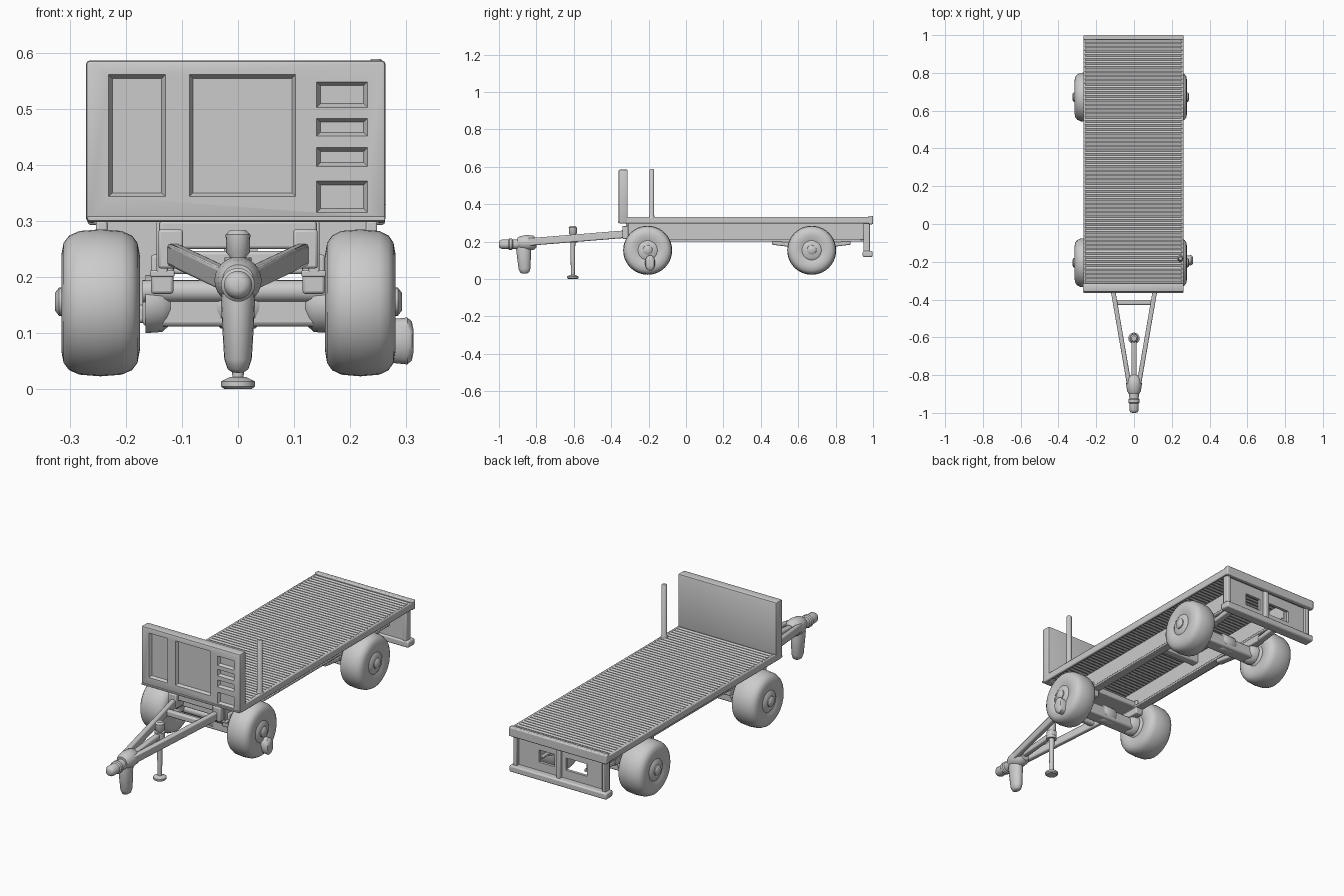
import bpy, bmesh, math
from mathutils import Vector, Matrix

cube = bpy.data.objects.get("Cube")
if cube:
    bpy.data.objects.remove(cube, do_unlink=True)

grey = bpy.data.materials.new("plain_grey")
grey.use_nodes = True
grey.diffuse_color = (0.6, 0.6, 0.6, 1)
grey.node_tree.nodes["Principled BSDF"].inputs["Base Color"].default_value = (0.6, 0.6, 0.6, 1)
parts = []


def finish(name, bm, bevel=0.0):
    bmesh.ops.recalc_face_normals(bm, faces=bm.faces)
    mesh = bpy.data.meshes.new(name)
    bm.to_mesh(mesh)
    bm.free()
    mesh.materials.append(grey)
    ob = bpy.data.objects.new(name, mesh)
    bpy.context.scene.collection.objects.link(ob)
    if bevel:
        mod = ob.modifiers.new("soft_edges", 'BEVEL')
        mod.width, mod.segments = bevel, 2
    parts.append(ob)
    return ob


def box(name, x, y, z, bevel=0.005):
    """Box from three (low, high) ranges."""
    bm = bmesh.new()
    bmesh.ops.create_cube(bm, size=1)
    for v in bm.verts:
        v.co = Vector([r[0] if c < 0 else r[1] for c, r in zip(v.co, (x, y, z))])
    return finish(name, bm, bevel)


def beam(name, a, b, w, h, bevel=0.006):
    """Rectangular bar between two points, w across and h upright."""
    a, b = Vector(a), Vector(b)
    d = (b - a).normalized()
    side = d.cross(Vector((0, 0, 1))).normalized()
    up = side.cross(d)
    bm = bmesh.new()
    rings = [[bm.verts.new(p + side * i * w / 2 + up * j * h / 2)
              for i, j in ((-1, -1), (1, -1), (1, 1), (-1, 1))] for p in (a, b)]
    bm.faces.new(rings[0])
    bm.faces.new(rings[1])
    for i in range(4):
        k = (i + 1) % 4
        bm.faces.new((rings[0][i], rings[0][k], rings[1][k], rings[1][i]))
    return finish(name, bm, bevel)


def lathe(name, profile, origin, axis, segs=24, squash=(1, 1, 1)):
    """Spin (distance along axis, radius) points around an axis."""
    turn = Vector((0, 0, 1)).rotation_difference(Vector(axis)).to_matrix()
    bm = bmesh.new()
    rings = []
    for t, r in profile:
        rings.append([bm.verts.new(Vector(origin) + turn @ Vector(
            (r * math.cos(s * math.tau / segs) * squash[0],
             r * math.sin(s * math.tau / segs) * squash[1], t))) for s in range(segs)])
    for p, q in zip(rings, rings[1:]):
        for s in range(segs):
            k = (s + 1) % segs
            bm.faces.new((p[s], p[k], q[k], q[s]))
    bm.faces.new(rings[0])
    bm.faces.new(rings[-1])
    return finish(name, bm)


def cut(target, ranges, y0, y1, slope):
    """Cut tapered openings, given as (x0, x1, z0, z1), from y0 to y1."""
    for x0, x1, z0, z1 in ranges:
        cutter = box("cutter", (x0, x1), (y0, y1), (z0, z1), 0)
        mid = Vector(((x0 + x1) / 2, 0, (z0 + z1) / 2))
        for v in cutter.data.vertices:
            if v.co.y > (y0 + y1) / 2:
                v.co.x -= math.copysign(slope, v.co.x - mid.x)
                v.co.z -= math.copysign(slope, v.co.z - mid.z)
        mod = target.modifiers.new("opening", 'BOOLEAN')
        mod.operation, mod.solver, mod.object = 'DIFFERENCE', 'EXACT', cutter
        bpy.context.view_layer.update()
        mesh = bpy.data.meshes.new_from_object(
            target.evaluated_get(bpy.context.evaluated_depsgraph_get()))
        target.modifiers.clear()
        target.data = mesh
        parts.remove(cutter)
        bpy.data.objects.remove(cutter, do_unlink=True)


# Corrugated deck, one wavy side profile drawn out across the width
L, R = -0.268, 0.262
bm = bmesh.new()
count = 240
ys = [-0.33 + 1.31 * i / count for i in range(count + 1)]
wave = [0.0022 * math.sin(i * math.pi / 2) for i in range(count + 1)]
rows = []
for x in (L + 0.006, R - 0.006):
    top = [bm.verts.new((x, y, 0.331 + w)) for y, w in zip(ys, wave)]
    low = [bm.verts.new((x, y, 0.302 + w)) for y, w in zip(ys, wave)]
    rows.append((top, low))
(t0, l0), (t1, l1) = rows
for i in range(count):
    for a, b in ((t0, t1), (l0, l1), (t0, l0), (t1, l1)):
        bm.faces.new((a[i], a[i + 1], b[i + 1], b[i]))
for i in (0, -1):
    bm.faces.new((t0[i], t1[i], l1[i], l0[i]))
finish("deck_boards", bm)

# Deck edging
for name, x in (("left_deck_edge", (R - 0.014, R)), ("right_deck_edge", (L, L + 0.014))):
    box(name, x, (-0.35, 0.99), (0.296, 0.332))
box("rear_deck_lip", (L, R), (0.975, 1.0), (0.293, 0.338))

# Headboard with pressed panels and a column of slots
head = box("headboard", (L - 0.003, R + 0.001), (-0.36, -0.312), (0.298, 0.586), 0.007)
panels = [(-0.236, -0.124, 0.338, 0.566), (-0.092, 0.108, 0.338, 0.566)]
slots = [(0.135, 0.236, z, z + h) for z, h in
         ((0.31, 0.066), (0.392, 0.044), (0.446, 0.042), (0.497, 0.056))]
cut(head, panels + slots, -0.37, -0.347, 0.012)
box("headboard_foot_rail", (L, R), (-0.364, -0.355), (0.3, 0.308), 0.002)

# Stake post on the left side
lathe("stake_post", [(0, 0.018), (0.012, 0.013), (0.255, 0.013), (0.261, 0.008)],
      (0.246, -0.183, 0.328), (0, 0, 1), 16)

# Chassis rails with flanges, springs and cross members
for s, side in ((1, "left"), (-1, "right")):
    x = s * 0.135
    box(side + "_chassis_rail", (x - 0.01, x + 0.01), (-0.31, 0.95), (0.205, 0.3), 0.003)
    box(side + "_rail_flange", (x - 0.022, x + 0.022), (-0.31, 0.95), (0.2, 0.212), 0.003)
    beam(side + "_spring_front", (x, 0.46, 0.195), (x, 0.58, 0.18), 0.035, 0.022)
    beam(side + "_spring_rear", (x, 0.88, 0.195), (x, 0.76, 0.18), 0.035, 0.022)
    box(side + "_spring_seat", (x - 0.02, x + 0.02), (0.57, 0.77), (0.168, 0.205))
    box(side + "_turntable_leg", (x - 0.02, x + 0.02), (-0.29, -0.12), (0.17, 0.24))
for name, y in (("front_cross_member", -0.3), ("middle_cross_member", 0.3)):
    box(name, (-0.14, 0.14), (y - 0.02, y + 0.02), (0.25, 0.3))
box("turntable", (-0.14, 0.14), (-0.28, -0.13), (0.205, 0.235))

# Wheels with rounded tyres, dished rims and hubs
tyre = [(-0.5, 0.04), (-0.44, 0.052), (-0.47, 0.066), (-0.5, 0.085), (-0.47, 0.107),
        (-0.4, 0.12), (-0.27, 0.128), (0, 0.131)]
tyre += [(-t, r) for t, r in reversed(tyre[:-1])]
hub = [(0, 0.05), (0.014, 0.046), (0.017, 0.027), (0.03, 0.025), (0.037, 0.016)]
for end, y in (("front", -0.205), ("rear", 0.672)):
    for side, s, x, w in (("left", 1, 0.218, 0.126), ("right", -1, -0.245, 0.14)):
        name = end + "_" + side
        lathe(name + "_tyre", [(t * w, r) for t, r in tyre], (x, y, 0.154), (1, 0, 0), 40)
        face = x + s * (w / 2 - 0.026)
        lathe(name + "_hub", hub, (face, y, 0.156), (s, 0, 0), 20)
        for i in range(6):
            a = i * math.tau / 6
            lathe(name + "_wheel_nut", [(0, 0.007), (0.022, 0.006)],
                  (face, y + 0.037 * math.cos(a), 0.156 + 0.037 * math.sin(a)), (s, 0, 0), 6)
        lathe(name + "_brake_drum", [(0, 0.052), (0.03, 0.05), (0.045, 0.036)],
              (s * 0.165, y, 0.152), (-s, 0, 0), 20)
    # Axle beam between the wheels
    box(end + "_axle", (-0.17, 0.17), (y - 0.035, y + 0.035), (0.112, 0.168), 0.008)
    lathe(end + "_axle_tube", [(-0.17, 0.02), (0.17, 0.02)], (0, y - 0.03, 0.175), (1, 0, 0), 16)
    lathe(end + "_axle_centre", [(-0.045, 0.03), (-0.03, 0.042), (0.03, 0.042), (0.045, 0.03)],
          (0, y, 0.15), (1, 0, 0), 20)

# Cap beside the front left wheel
lathe("wheel_side_cap", [(0, 0.024), (0.045, 0.027), (0.053, 0.022), (0.056, 0.012)],
      (0.257, -0.192, 0.086), (1, 0, 0), 20, (1.55, 1, 1))

# A-frame drawbar with its hitch
for s, side in ((1, "left"), (-1, "right")):
    beam(side + "_drawbar_arm", (s * 0.122, -0.29, 0.243), (s * 0.022, -0.87, 0.196), 0.024, 0.04)
    box(side + "_drawbar_bracket", (s * 0.12 - 0.022, s * 0.12 + 0.022), (-0.34, -0.27), (0.215, 0.285))
beam("drawbar_cross_tie", (-0.1, -0.415, 0.232), (0.1, -0.415, 0.232), 0.026, 0.028)
beam("drawbar_centre_bar", (0, -0.58, 0.22), (0, -0.88, 0.196), 0.026, 0.026)
lathe("drawbar_collar", [(-0.05, 0.024), (-0.035, 0.038), (0, 0.042), (0.035, 0.036), (0.05, 0.028)],
      (0, -0.85, 0.194), (0, -1, 0))
lathe("hitch_nose", [(0, 0.026), (0.06, 0.025), (0.065, 0.03), (0.08, 0.03), (0.085, 0.025),
                     (0.12, 0.025), (0.131, 0.019), (0.135, 0.01)], (0, -0.865, 0.186), (0, -1, 0))
lathe("hitch_drop_arm", [(0, 0.012), (0.006, 0.022), (0.025, 0.029), (0.08, 0.033),
                         (0.13, 0.036), (0.165, 0.03)], (0, -0.862, 0.03), (0, -0.05, 1),
      20, (0.85, 1.1, 1))

# Parking stand
lathe("stand_post", [(0, 0.01), (0.05, 0.011), (0.17, 0.013), (0.22, 0.013), (0.23, 0.021),
                     (0.262, 0.022), (0.27, 0.014)], (0, -0.605, 0.014), (0, 0, 1), 16)
lathe("stand_foot", [(0, 0.024), (0.005, 0.03), (0.014, 0.03), (0.022, 0.014)],
      (0, -0.605, 0), (0, 0, 1), 20)
lathe("stand_clamp", [(-0.02, 0.024), (0.02, 0.024)], (0, -0.605, 0.215), (0, 0, 1), 16)

# Rear light panel with two openings, post, end frames and bumper
panel = box("rear_panel", (-0.25, 0.245), (0.952, 0.966), (0.125, 0.3), 0)
cut(panel, [(0.035, 0.12, 0.19, 0.25), (-0.14, -0.025, 0.19, 0.25)], 0.94, 0.98, 0)
for name, x in (("rear_left_frame", 0.238), ("rear_right_frame", -0.243), ("rear_centre_post", 0.005)):
    box(name, (x - 0.01, x + 0.01), (0.948, 0.984), (0.13, 0.3), 0.004)
box("rear_bumper", (L + 0.002, R - 0.002), (0.945, 0.998), (0.118, 0.15), 0.007)

# Smooth rounded surfaces while keeping crisp edges
bpy.ops.object.select_all(action='DESELECT')
for ob in parts:
    ob.select_set(True)
bpy.context.view_layer.objects.active = parts[0]
bpy.ops.object.shade_smooth_by_angle(angle=math.radians(40))
